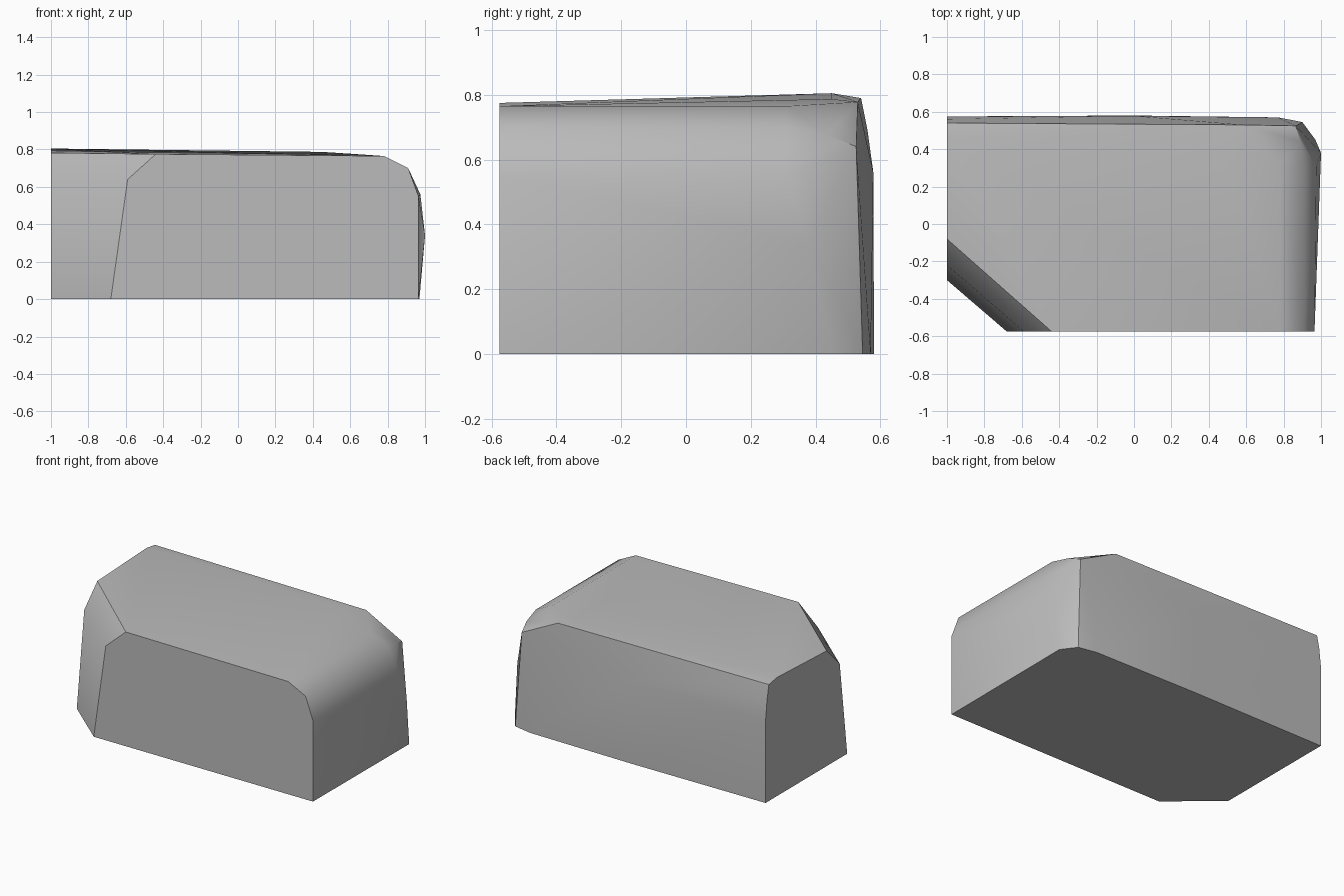
import bpy
import bmesh
import math

old_cube = bpy.data.objects.get("Cube")
if old_cube:
    bpy.data.objects.remove(old_cube, do_unlink=True)

FRONT, LEFT_END = -0.575, -1.0


def flat_material(name, value):
    mat = bpy.data.materials.new(name)
    colour = (value, value, value, 1.0)
    mat.use_nodes = True
    mat.diffuse_color = colour
    shader = next(n for n in mat.node_tree.nodes if n.type == 'BSDF_PRINCIPLED')
    shader.inputs["Base Color"].default_value = colour
    return mat


def hull_object(name, points, mat):
    """Wrap the corner points in a convex skin and merge coplanar triangles."""
    bm = bmesh.new()
    for point in points:
        bm.verts.new(point)
    result = bmesh.ops.convex_hull(bm, input=bm.verts)
    unused = {v for v in result["geom_interior"] + result["geom_unused"]
              if isinstance(v, bmesh.types.BMVert)}
    bmesh.ops.delete(bm, geom=list(unused), context='VERTS')
    bmesh.ops.dissolve_limit(bm, angle_limit=math.radians(0.5),
                             verts=bm.verts, edges=bm.edges)
    bmesh.ops.recalc_face_normals(bm, faces=bm.faces)
    mesh = bpy.data.meshes.new(name)
    bm.to_mesh(mesh)
    bm.free()
    mesh.materials.append(mat)
    obj = bpy.data.objects.new(name, mesh)
    bpy.context.collection.objects.link(obj)
    return obj


points = []

# Rounded shoulder along the right end: cross-section (x, z) at the front cut
shoulder = [(0.965, 0), (0.965, 0.55), (0.91, 0.7), (0.78, 0.765)]
points += [(x, FRONT, z) for x, z in shoulder]
points += [(x, 0.31, z) for x, z in shoulder[2:]]
points += [(0.975, 0.31, 0.56), (0.89, 0.44, 0.675)]

# Slanted cut across the front corner: both ends of each level
for x, y, z in [(-0.68, -0.3, 0), (-0.59, -0.22, 0.64), (-0.44, -0.08, 0.782)]:
    points += [(x, FRONT, min(z, 0.775)), (LEFT_END, y, z)]

# Back wall leaning in towards the top: section (y, z) at the flat end
wall = [(0.575, 0), (0.575, 0.56), (0.56, 0.69), (0.54, 0.79), (0.45, 0.805)]
points += [(LEFT_END, y, z) for y, z in wall]
points += [(0, 0.58, 0), (0, 0.578, 0.56)]

# Far end of the top rim
points += [(0.45, 0.45, 0.787), (0.59, 0.53, 0.778), (0.865, 0.525, 0.64)]

# Blunt back corner, with a bulge on the right end
points += [(0.77, 0.57, 0), (0.9, 0.545, 0), (0.97, 0.45, 0), (1, 0.38, 0.34)]

stone = flat_material("grey stone", 0.5)
block = hull_object("stone_block", points, stone)

# Soft shading with crisp main edges
bpy.ops.object.select_all(action='DESELECT')
block.select_set(True)
bpy.context.view_layer.objects.active = block
bpy.ops.object.shade_smooth_by_angle(angle=math.radians(40))
